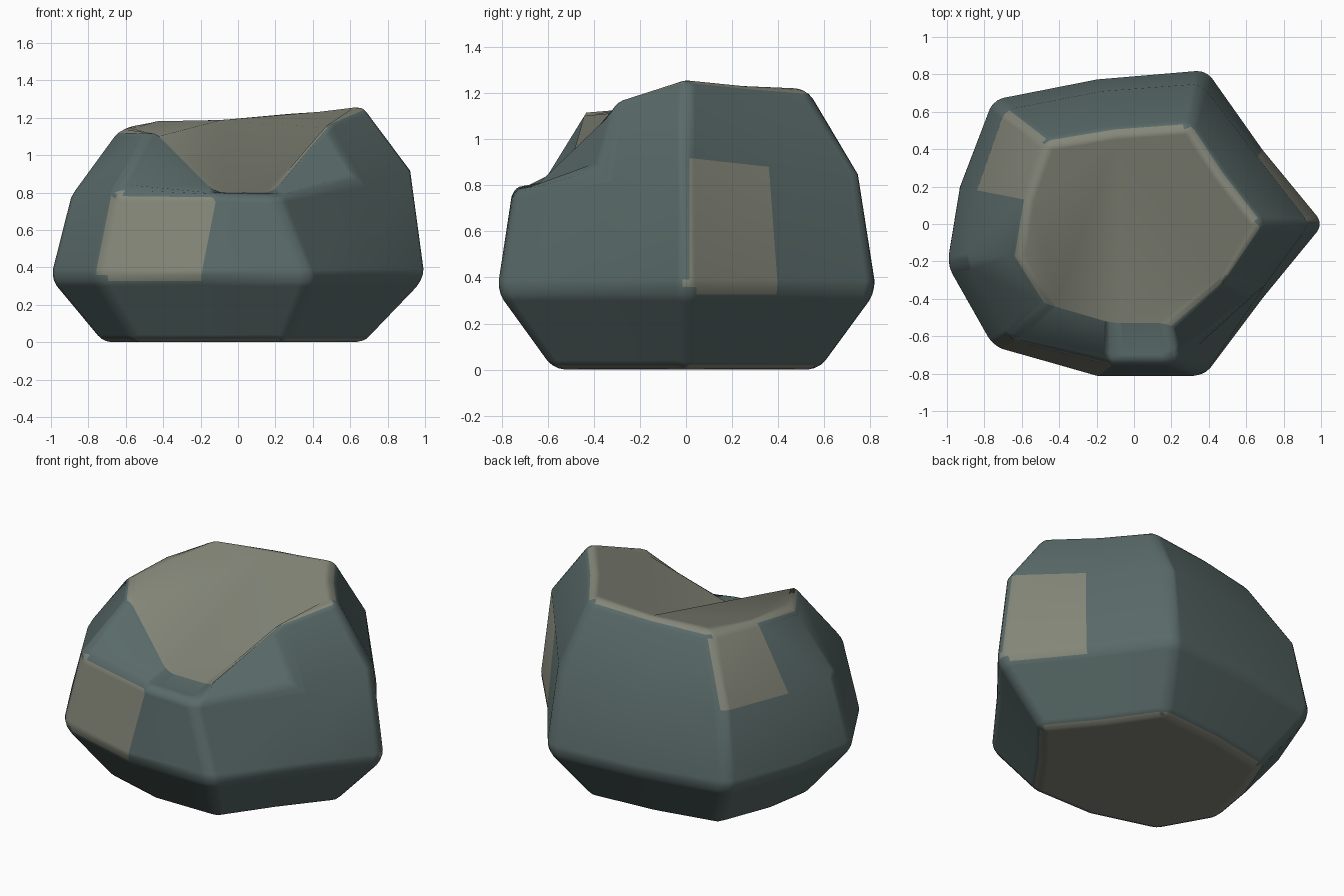
import bpy, bmesh
from math import radians

if "Cube" in bpy.data.objects:
    bpy.data.objects.remove(bpy.data.objects["Cube"])

def material(name, color):
    m = bpy.data.materials.new(name)
    m.diffuse_color = (*color, 1)
    m.use_nodes = True
    m.node_tree.nodes["Principled BSDF"].inputs["Base Color"].default_value = m.diffuse_color
    return m

# widest ring (plan only), shoulder ring and crown ring, counter-clockwise from +x
WAIST = [(1.02, 0), (.69, .4), (.39, .83), (-.2, .78), (-.76, .67), (-.94, .2),
         (-1.01, -.22), (-.76, -.66), (-.2, -.82), (.39, -.82), (.69, -.4)]
SHOULDER = [(.94, 0, .92), (.66, .36, .88), (.36, .75, .85), (-.17, .71, .82),
            (-.69, .61, .8), (-.84, .18, .79), (-.9, -.2, .77), (-.67, -.61, .8),
            (-.11, -.75, .8), (.2, -.75, .79), (.66, -.37, .86)]
CROWN = [(.68, 0, 1.27), (.47, .27, 1.24), (.3, .53, 1.22), (-.1, .5, 1.2),
         (-.47, .44, 1.18), (-.58, .13, 1.17), (-.63, -.17, 1.14), (-.46, -.43, 1.14),
         (-.12, -.53, .8), (.19, -.53, .8), (.47, -.3, 1.19)]
rings = [[(x * .7 - .02, y * .7, 0) for x, y in WAIST],
         [(x, y, .34) for x, y in WAIST], SHOULDER, CROWN]

# boulder body: rings bridged by quads, capped top and bottom
bm = bmesh.new()
rv = [[bm.verts.new(p) for p in ring] for ring in rings]
n = len(WAIST)
light = {(1, 0), (1, 7), (2, 4)}   # (band, side) of the pale patches
for b in range(3):
    for i in range(n):
        j = (i + 1) % n
        f = bm.faces.new((rv[b][i], rv[b][j], rv[b + 1][j], rv[b + 1][i]))
        f.material_index = int((b, i) in light)
for cap in (rv[0][::-1], rv[3]):
    bm.faces.new(cap).material_index = 1
for f in bm.faces:
    f.smooth = True
me = bpy.data.meshes.new("boulder")
bm.to_mesh(me)
bm.free()
me.materials.append(material("slate", (.10, .145, .14)))
me.materials.append(material("pale_stone", (.23, .24, .19)))
rock = bpy.data.objects.new("boulder", me)
bpy.context.collection.objects.link(rock)

# worn edges
bev = rock.modifiers.new("worn_edges", "BEVEL")
bev.width = .05
bev.segments = 3
bev.limit_method = 'ANGLE'
bev.angle_limit = radians(30)
bev.harden_normals = True
